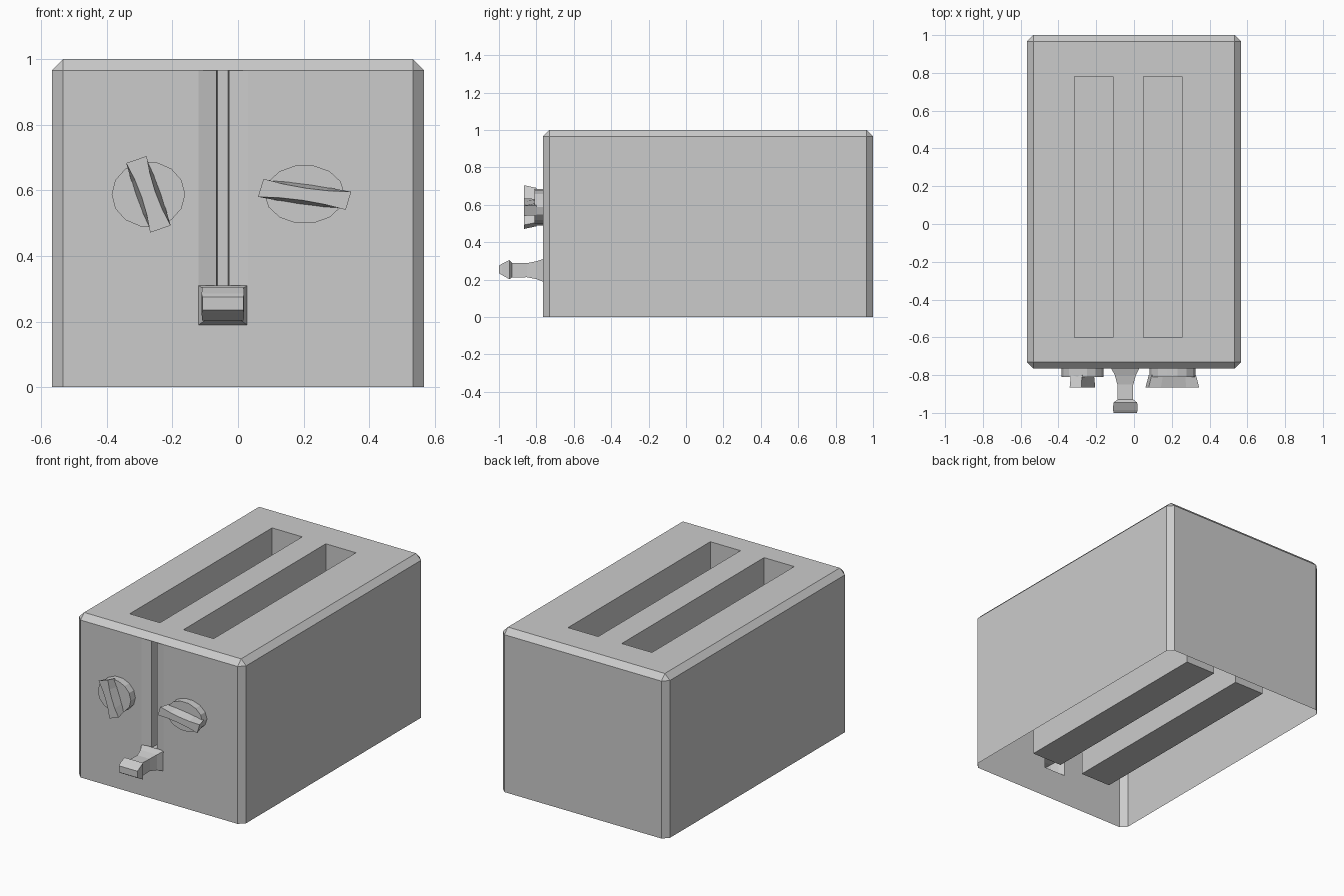
import bpy, bmesh, math
from mathutils import Vector

if "Cube" in bpy.data.objects:
    bpy.data.objects.remove(bpy.data.objects["Cube"])

FRONT, BACK, HALF = -0.765, 1.0, 0.567


def make(name, bm):
    bmesh.ops.recalc_face_normals(bm, faces=bm.faces)
    me = bpy.data.meshes.new(name)
    bm.to_mesh(me)
    bm.free()
    ob = bpy.data.objects.new(name, me)
    bpy.context.collection.objects.link(ob)
    return ob


def add_loft(bm, loops):
    """Closed solid running through loops of equal point count."""
    rings = [[bm.verts.new(p) for p in loop] for loop in loops]
    n = len(rings[0])
    for a, b in zip(rings, rings[1:]):
        for i in range(n):
            j = (i + 1) % n
            bm.faces.new((a[i], a[j], b[j], b[i]))
    bm.faces.new(rings[0][::-1])
    bm.faces.new(rings[-1])


def loft(name, loops):
    bm = bmesh.new()
    add_loft(bm, loops)
    return make(name, bm)


def rect(x0, x1, y0, y1, z):
    return [(x0, y0, z), (x1, y0, z), (x1, y1, z), (x0, y1, z)]


# body: box with chamfered top and upright edges
bm = bmesh.new()
add_loft(bm, [rect(-HALF, HALF, FRONT, BACK, z) for z in (0, 1)])
edges = [e for e in bm.edges if max(v.co.z for v in e.verts) > 0.5]
bmesh.ops.bevel(bm, geom=edges, offset=0.034, segments=1, affect='EDGES')
body = make("toaster_body", bm)

# cutters: two bread slots and the stepped lever groove
cutters = [loft("bread_slot_cutter", [rect(x0, x0 + 0.205, -0.6, 0.78, z) for z in (0.125, 1.1)])
           for x0 in (-0.315, 0.05)]
groove = [(-0.12, FRONT), (-0.066, -0.747), (-0.062, -0.69), (-0.03, -0.69),
          (-0.028, -0.747), (0.03, FRONT), (0.03, -0.8), (-0.12, -0.8)]
cutters.append(loft("groove_cutter", [[(x, y, z) for x, y in groove] for z in (0.30, 0.965)]))

# lever: sections along y as (y, half width, z low, z high), hollow with the body
lever_sections = [(-0.755, 0.074, 0.19, 0.31), (-0.765, 0.074, 0.19, 0.31),
                  (-0.80, 0.056, 0.203, 0.298), (-0.85, 0.042, 0.213, 0.288),
                  (-0.93, 0.042, 0.211, 0.29), (-0.945, 0.063, 0.203, 0.305),
                  (-0.985, 0.065, 0.225, 0.285), (-1.0, 0.062, 0.235, 0.275)]
lever = loft("lever", [[(-0.046 - w, y, a), (-0.046 + w, y, a), (-0.046 + w, y, b), (-0.046 - w, y, b)]
                       for y, w, a, b in lever_sections])

for tool in cutters + [lever]:
    mod = body.modifiers.new(tool.name, 'BOOLEAN')
    mod.operation = 'UNION' if tool is lever else 'DIFFERENCE'
    mod.solver = 'EXACT'
    mod.object = tool
deps = bpy.context.evaluated_depsgraph_get()
shell = bpy.data.meshes.new_from_object(body.evaluated_get(deps))
body.modifiers.clear()
body.data = shell
for tool in cutters + [lever]:
    bpy.data.objects.remove(tool)

# the underside is open
bm = bmesh.new()
bm.from_mesh(shell)
floor = [f for f in bm.faces if all(v.co.z < 0.001 for v in f.verts)]
bmesh.ops.delete(bm, geom=floor, context='FACES')
bm.to_mesh(shell)
bm.free()


def knob(name, cx, rx, rz, sx, sz, turn):
    """Round base disc with a waisted grip bar that flares outwards."""
    bm = bmesh.new()
    disc = [(cx + rx * math.cos(math.tau * i / 14), 0.588 + rz * math.sin(math.tau * i / 14))
            for i in range(14)]
    add_loft(bm, [[(x, y, z) for x, z in disc] for y in (FRONT, -0.81)])

    def bar(y, length, end, mid):
        ts = [-1, -0.5, 0, 0.5, 1]
        side = [(t * length, mid + (end - mid) * t * t) for t in ts]
        pts = side + [(u, -w) for u, w in reversed(side)]
        c, s = math.cos(turn), math.sin(turn)
        return [(cx + sx * (u * c - w * s), y, 0.588 + sz * (u * s + w * c)) for u, w in pts]

    add_loft(bm, [bar(-0.80, 0.098, 0.031, 0.038), bar(-0.865, 0.112, 0.033, 0.022)])
    return make(name, bm)


knob("left_knob", -0.273, 0.112, 0.1, 1.0, 1.0, math.radians(109))
knob("right_knob", 0.203, 0.122, 0.09, 1.22, 0.85, math.radians(-12))
